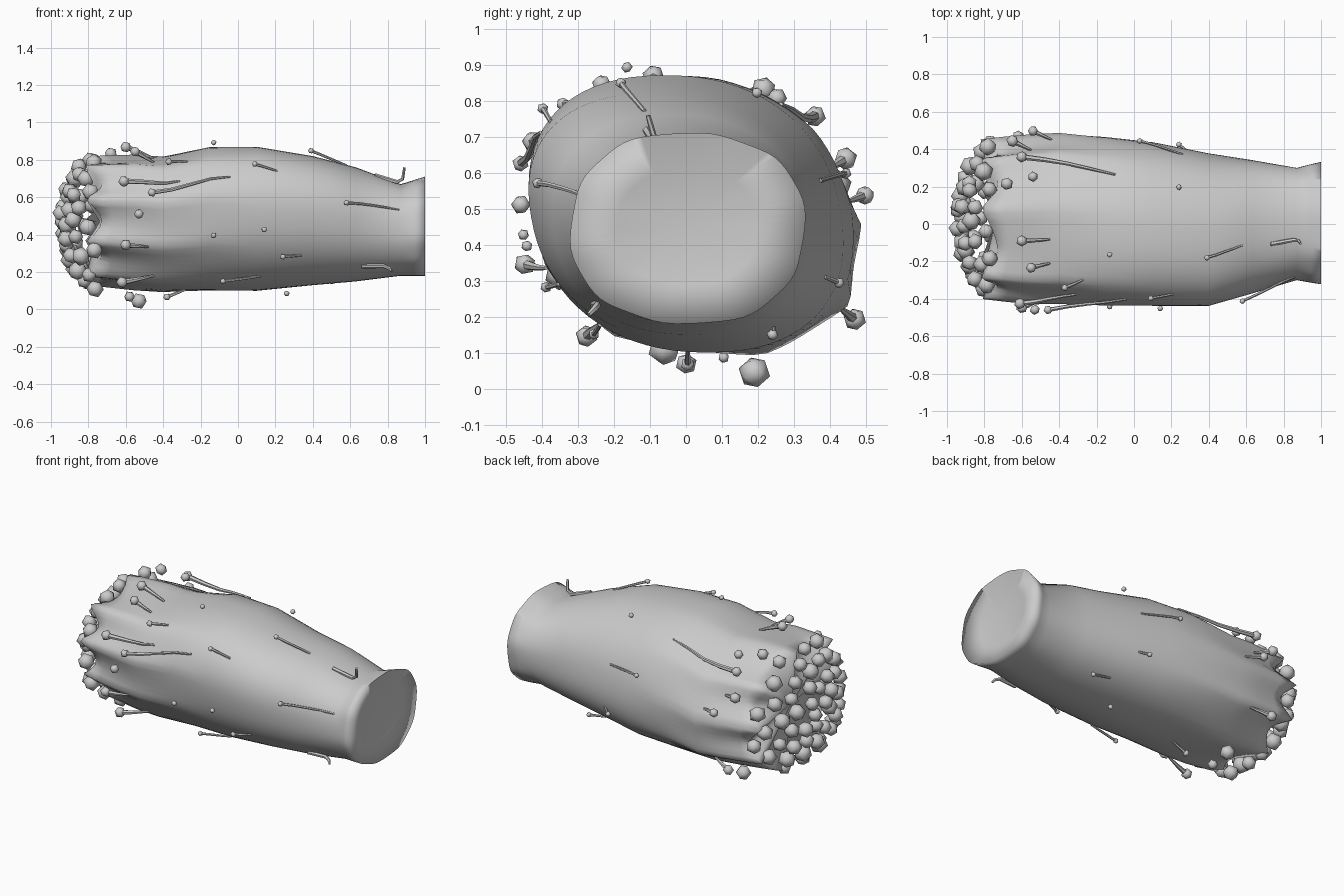
import bpy, bmesh, math, random
from mathutils import Vector

random.seed(4)
cube = bpy.data.objects.get("Cube")
if cube:
    bpy.data.objects.remove(cube)

GREY = (0.6, 0.6, 0.6, 1)
grey = bpy.data.materials.new("plain grey")
grey.use_nodes = True
grey.diffuse_color = GREY
grey.node_tree.nodes["Principled BSDF"].inputs["Base Color"].default_value = GREY

# Barrel sections: x, y min, y max, z min, z max
SECTIONS = [
    (-.82, -.39, .44, .13, .82), (-.55, -.42, .47, .1, .83),
    (-.4, -.42, .48, .09, .82), (-.15, -.43, .46, .1, .87),
    (.1, -.43, .43, .1, .87), (.4, -.43, .37, .13, .82),
    (.63, -.37, .34, .15, .76), (.87, -.3, .3, .18, .67),
    (1, -.32, .33, .18, .71),
]
SEGMENTS = 72
RIDGES = 9


def finish(name, bm, angle):
    bmesh.ops.recalc_face_normals(bm, faces=bm.faces)
    mesh = bpy.data.meshes.new(name)
    bm.to_mesh(mesh)
    bm.free()
    mesh.materials.append(grey)
    ob = bpy.data.objects.new(name, mesh)
    bpy.context.collection.objects.link(ob)
    bpy.ops.object.select_all(action='DESELECT')
    ob.select_set(True)
    bpy.context.view_layer.objects.active = ob
    bpy.ops.object.shade_smooth_by_angle(angle=math.radians(angle))


def squircle(value):
    return math.copysign(abs(value) ** 0.88, value)


def fold_depth(x):
    # folds deepen towards the open end
    return max(0, min(1, (-0.1 - x) / 0.6))


def fold_wave(angle):
    return abs(math.sin(angle * RIDGES / 2 + 0.5 * math.sin(2 * angle)))


def surface(x, angle, lift=0):
    """Point on the barrel at a given length and angle, raised by lift."""
    for low, high in zip(SECTIONS, SECTIONS[1:]):
        if x <= high[0]:
            break
    t = (x - low[0]) / (high[0] - low[0])
    y0, y1, z0, z1 = (a + (b - a) * t for a, b in zip(low[1:], high[1:]))
    scale = 1 + fold_depth(x) * (0.03 - 0.11 * fold_wave(angle))
    if x > 0.9:
        scale += 0.018 * math.sin(7 * angle) * math.cos(3 * angle)
    # the wide part leans: top towards the front, bottom towards the back
    lean = 0.06 * max(0, min(1, (0.8 - x) / 0.4))
    across, up = squircle(math.cos(angle)), squircle(math.sin(angle))
    return Vector((
        x,
        (y0 + y1) / 2 + (scale * (y1 - y0) / 2 + lift) * across - lean * up,
        (z0 + z1) / 2 + (scale * (z1 - z0) / 2 + lift) * up))


def bridge(bm, first, second):
    count = len(first)
    for i in range(count):
        j = (i + 1) % count
        bm.faces.new((first[i], first[j], second[j], second[i]))


def close(bm, rim, centre):
    # fan of triangles from a rim to one centre point
    hub = bm.verts.new(centre)
    for a, b in zip(rim, rim[1:] + rim[:1]):
        bm.faces.new((a, hub, b))


def build_barrel():
    bm = bmesh.new()
    angles = [math.tau * i / SEGMENTS for i in range(SEGMENTS)]
    stations = [s[0] for s in SECTIONS] + [-0.7, 0.94]
    rings = [[bm.verts.new(surface(x, a)) for a in angles] for x in sorted(stations)]
    # valleys between the folds stop short of the end
    for ring, reach in zip(rings, (0.09, 0.03)):
        for vert, a in zip(ring, angles):
            vert.co.x += reach * fold_wave(a)
    for first, second in zip(rings, rings[1:]):
        bridge(bm, first, second)
    # shallow dish at the narrow end, deeper recess at the folded end
    middle = Vector((0.96, 0, 0.45))
    dish = [bm.verts.new(v.co.lerp(middle, 0.4) - Vector((0.01, 0, 0)))
            for v in rings[-1]]
    bridge(bm, rings[-1], dish)
    close(bm, dish, middle)
    close(bm, rings[0], (-0.74, 0.02, 0.47))
    finish("barrel", bm, 120)


def add_ball(bm, centre, radius):
    made = bmesh.ops.create_icosphere(bm, subdivisions=1, radius=radius)["verts"]
    turn = Vector((random.random(), random.random(), 1)).to_track_quat('Z', 'Y')
    bmesh.ops.rotate(bm, verts=made, cent=(0, 0, 0), matrix=turn.to_matrix())
    bmesh.ops.translate(bm, vec=centre, verts=made)


def add_strand(bm, points, start, end):
    # tapering six-sided tube along the points
    rings = []
    last = len(points) - 1
    for k, p in enumerate(points):
        along = (points[min(k + 1, last)] - points[max(k - 1, 0)]).normalized()
        side = along.cross(Vector((0, 0.3, 1))).normalized()
        up = along.cross(side)
        r = start + (end - start) * k / last
        turns = (math.tau * i / 6 for i in range(6))
        rings.append([bm.verts.new(p + r * (side * math.cos(t) + up * math.sin(t)))
                      for t in turns])
    for first, second in zip(rings, rings[1:]):
        bridge(bm, first, second)
    bm.faces.new(rings[0])
    bm.faces.new(rings[-1])


def bead_radius(x):
    return 0.016 + 0.05 * max(0, -0.3 - x)


def build_end_beads():
    # spiral of beads over a dome at the folded end
    bm = bmesh.new()
    count = 50
    golden = math.pi * (3 - math.sqrt(5))
    for i in range(count):
        f = math.sqrt((i + 0.5) / count)
        a = i * golden
        centre = (-0.95 + 0.17 * f ** 2.5 + random.uniform(0, .03),
                  0.03 + 0.43 * f * math.cos(a), 0.47 + 0.37 * f * math.sin(a))
        add_ball(bm, centre, random.uniform(.042, .054))
    finish("end_beads", bm, 50)


# Loose beads without strands: x, degrees around the barrel
BARE = [(-.13, 102), (.24, 57), (.14, 186), (-.13, 190), (.26, 276),
        (-.58, 262), (-.53, 175), (-.68, 62), (-.54, 57)]
# Beads trailing a strand: x, degrees, strand length, turn in degrees
TRAILING = [
    (.39, 100, .19, -2), (.58, 164, .28, -7), (.09, 138, .12, 0),
    (.24, 207, .1, 2), (.03, 13, .23, 0), (.24, 335, .05, 0),
    (.5, 300, -.12, 0), (-.08, 231, .2, 0), (-.38, 262, .1, 0),
    (-.46, 159, .42, -12), (-.6, 194, .12, 3), (-.61, 150, .3, -5),
    (-.55, 112, .1, 0), (-.37, 128, .1, -4), (-.6, 95, .15, 0),
    (-.6, 42, .5, 8), (-.65, 22, .1, 0), (-.54, 8, .1, 0),
    (-.62, 322, .12, 0), (-.62, 228, .17, 0),
]


def build_loose_parts():
    beads, strands = bmesh.new(), bmesh.new()
    for x, degrees in BARE + [row[:2] for row in TRAILING]:
        radius = bead_radius(x)
        add_ball(beads, surface(x, math.radians(degrees), 2 * radius), radius)
    for x, degrees, length, turn in TRAILING:
        radius = bead_radius(x)
        path = [surface(x + length * t, math.radians(degrees + turn * t),
                        2 * radius * (1 - t)) for t in (0, .25, .5, .75, 1)]
        add_strand(strands, path, radius / 2, 0.006)
    # lowest bead, hanging under the folded end
    add_ball(beads, (-.53, .19, .045), .045)
    # bent hooks near the narrow end: x start, degrees, tip height
    for x, degrees, tip in ((.73, 103, .09), (.66, 225, .05)):
        a = math.radians(degrees)
        path = [surface(x, a), surface(x + .12, a, .01),
                surface(x + .15, a, .03), surface(x + .16, a, tip)]
        add_strand(strands, path, .013, .007)
    finish("loose_beads", beads, 50)
    finish("strands", strands, 50)


build_barrel()
build_end_beads()
build_loose_parts()
